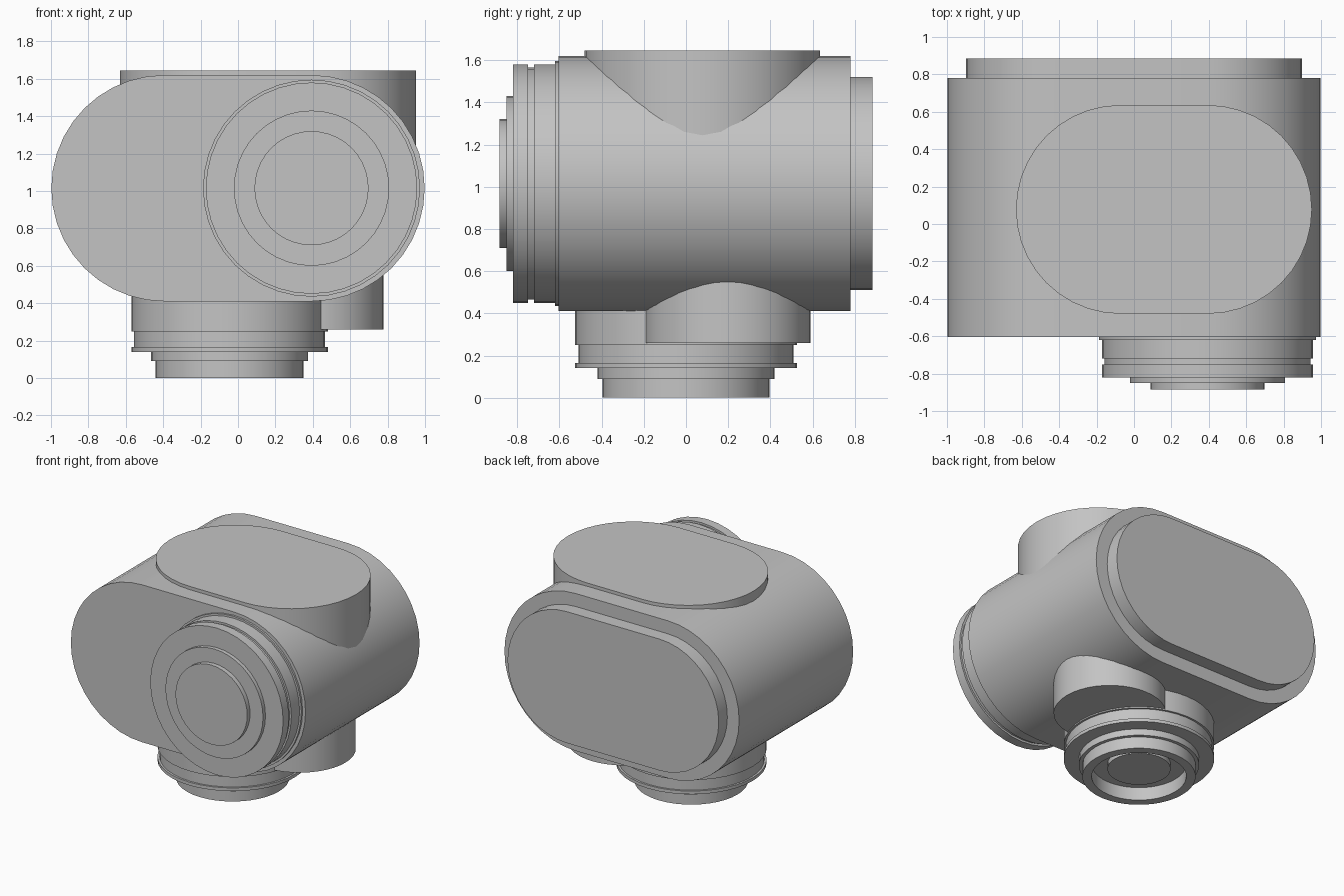
import bpy
import bmesh
from math import cos, sin, pi, radians
from mathutils import Matrix

cube = bpy.data.objects.get("Cube")
if cube:
    bpy.data.objects.remove(cube, do_unlink=True)

# One grey casting colour
grey = bpy.data.materials.new("casting_grey")
grey.use_nodes = True
grey.diffuse_color = (0.55, 0.55, 0.55, 1)
grey.node_tree.nodes["Principled BSDF"].inputs["Base Color"].default_value = grey.diffuse_color

SEGMENTS = 40
FORWARD = Matrix.Rotation(radians(90), 4, 'X')  # local z points to -y
UPRIGHT = Matrix.Identity(4)


def stepped(name, centre, axis, profile, half=0.0):
    """Sweep (radius, height) steps into a round or, with half > 0, a slot-shaped solid."""
    bm = bmesh.new()
    rings = []
    for radius, height in profile:
        ring = []
        for side, start in ((half, -pi / 2), (-half, pi / 2)):
            count = SEGMENTS // 2
            for i in range(count + 1 if half else count):
                a = start + pi * i / count
                ring.append(bm.verts.new((side + radius * cos(a), radius * sin(a), height)))
        rings.append(ring)
    for low, high in zip(rings, rings[1:]):
        for i in range(len(low)):
            j = (i + 1) % len(low)
            bm.faces.new((low[i], low[j], high[j], high[i]))
    bm.faces.new(rings[0])
    bm.faces.new(rings[-1])
    bmesh.ops.recalc_face_normals(bm, faces=bm.faces)
    mesh = bpy.data.meshes.new(name)
    bm.to_mesh(mesh)
    bm.free()
    mesh.materials.append(grey)
    obj = bpy.data.objects.new(name, mesh)
    obj.matrix_world = Matrix.Translation(centre) @ axis
    bpy.context.collection.objects.link(obj)
    bpy.ops.object.select_all(action='DESELECT')
    obj.select_set(True)
    bpy.context.view_layer.objects.active = obj
    bpy.ops.object.shade_smooth_by_angle(angle=radians(30))
    return obj


# Slot-shaped housing with its raised back cover
stepped("housing", (0, 0, 1.015), FORWARD,
        [(0.505, -0.885), (0.505, -0.78), (0.605, -0.78), (0.605, 0.605)], half=0.393)

# Slot-shaped pad on top, sunk into the housing
stepped("top_pad", (0.16, 0.078, 0), UPRIGHT, [(0.558, 1.1), (0.558, 1.645)], half=0.233)

# Grooved round flange on the front
stepped("front_flange", (0.393, 0, 1.015), FORWARD,
        [(0.58, 0.55), (0.58, 0.62), (0.565, 0.62), (0.565, 0.72), (0.55, 0.72),
         (0.55, 0.75), (0.565, 0.75), (0.565, 0.82), (0.415, 0.82), (0.415, 0.85),
         (0.305, 0.85), (0.305, 0.885)])

# Stepped neck underneath, with a recessed bore
stepped("bottom_neck", (-0.045, 0, 0), UPRIGHT,
        [(0.525, 0.6), (0.525, 0.25), (0.51, 0.25), (0.51, 0.165), (0.525, 0.165),
         (0.525, 0.14), (0.42, 0.14), (0.42, 0.09), (0.395, 0.09), (0.395, 0),
         (0.33, 0), (0.33, 0.1), (0.22, 0.1), (0.22, 0.06)])

# Round side boss beside the neck
stepped("bottom_boss", (0.385, 0.197, 0), UPRIGHT, [(0.392, 0.26), (0.392, 0.8)])
